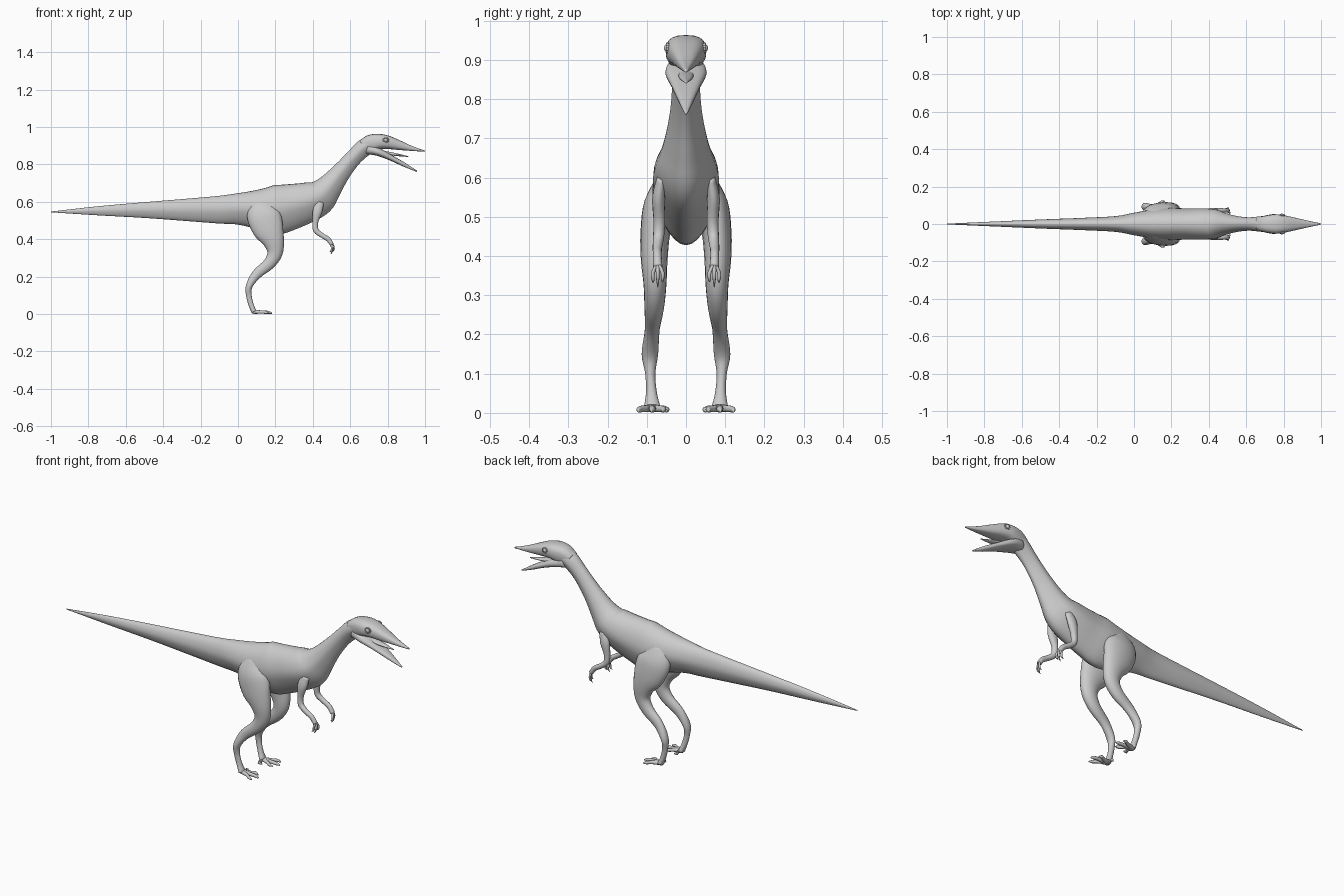
import bpy, bmesh, math
from mathutils import Vector

cube = bpy.data.objects.get("Cube")
if cube:
    bpy.data.objects.remove(cube, do_unlink=True)

skin = bpy.data.materials.new("grey_skin")
skin.use_nodes = True
grey = (0.6, 0.6, 0.6, 1)
skin.diffuse_color = grey
skin.node_tree.nodes["Principled BSDF"].inputs["Base Color"].default_value = grey


def finish(name, bm, mirror):
    bmesh.ops.recalc_face_normals(bm, faces=bm.faces)
    for f in bm.faces:
        f.smooth = True
    mesh = bpy.data.meshes.new(name)
    bm.to_mesh(mesh)
    bm.free()
    mesh.materials.append(skin)
    obj = bpy.data.objects.new(name, mesh)
    bpy.context.collection.objects.link(obj)
    if mirror:
        mod = obj.modifiers.new("other_side", 'MIRROR')
        mod.use_axis = (False, True, False)
        mod.use_mirror_merge = False
    return obj


def smooth_path(points, steps):
    """Catmull-Rom interpolation of whole stations."""
    pts = [Vector(p) for p in points]
    out = []
    for i in range(len(pts) - 1):
        a, b, c, d = pts[max(i - 1, 0)], pts[i], pts[i + 1], pts[min(i + 2, len(pts) - 1)]
        for s in range(steps):
            t = s / steps
            out.append(b + (c - a) * (t / 2) + (a * 2 - b * 5 + c * 4 - d) * (t * t / 2)
                       + (b * 3 - a - c * 3 + d) * (t ** 3 / 2))
    return out + [pts[-1]]


def loft(name, stations, sides=20, steps=4, keel=0.0, power=1.0, mirror=False, into=None):
    """Stations are x, y, z, half width in y, half depth across the path."""
    bm = into or bmesh.new()
    path = smooth_path(stations, steps)
    rings = []
    for i, p in enumerate(path):
        q, r = path[max(i - 1, 0)], path[min(i + 1, len(path) - 1)]
        normal = Vector((q[2] - r[2], 0, r[0] - q[0])).normalized()
        ring = []
        for k in range(sides):
            ang = math.tau * k / sides
            c, s = math.cos(ang), math.sin(ang)
            c = math.copysign(abs(c) ** power, c)
            s = math.copysign(abs(s) ** power, s)
            width = max(p[3], 0.001) * c * (1 + keel * min(s, 0))
            co = Vector(p[:3]) + normal * (max(p[4], 0.001) * s)
            ring.append(bm.verts.new(co + Vector((0, width, 0))))
        rings.append(ring)
    for a, b in zip(rings, rings[1:]):
        for k in range(sides):
            n = (k + 1) % sides
            bm.faces.new((a[k], a[n], b[n], b[k]))
    bm.faces.new(rings[0])
    bm.faces.new(rings[-1])
    if into is None:
        return finish(name, bm, mirror)


def centred(rows):
    return [(x, 0, z, w, h) for x, z, w, h in rows]


# Tail, trunk and neck as one continuous skin
loft("body", centred([
    (-1, .546, .002, .002), (-.75, .552, .013, .024), (-.5, .556, .024, .042),
    (-.27, .557, .033, .06), (-.1, .558, .042, .074), (0, .562, .06, .084),
    (.1, .56, .077, .104), (.2, .558, .086, .131), (.28, .573, .083, .123),
    (.37, .597, .084, .108), (.435, .625, .078, .095), (.485, .675, .06, .072),
    (.533, .735, .046, .056), (.58, .792, .038, .047), (.627, .845, .036, .044),
    (.685, .896, .042, .047), (.75, .917, .044, .038)]), sides=28, keel=.3)

# Skull and upper beak
loft("skull", centred([
    (.67, .893, .036, .04), (.71, .913, .046, .046), (.755, .922, .052, .041),
    (.8, .918, .047, .036), (.86, .903, .034, .026), (.93, .885, .018, .013),
    (1, .871, .003, .003)]), power=.75)

# Open lower jaw and tongue
loft("lower_jaw", centred([
    (.69, .885, .042, .03), (.75, .867, .053, .022), (.82, .834, .037, .015),
    (.89, .798, .02, .011), (.957, .763, .003, .003)]), power=.8)
loft("tongue", centred([
    (.74, .872, .02, .008), (.83, .855, .018, .008), (.91, .842, .002, .002)]), sides=12)

# Eyes with a raised lid around each
bm = bmesh.new()
bmesh.ops.create_uvsphere(bm, u_segments=16, v_segments=10, radius=.011)
bmesh.ops.translate(bm, verts=bm.verts, vec=(.79, .045, .93))
lid = []
for k in range(13):
    a = math.tau * k / 12
    lid.append(Vector((.79 + .015 * math.cos(a), .047, .93 + .012 * math.sin(a))))
for p, q in zip(lid, lid[1:]):
    loft("", [(*p, .004, .003), (*q, .004, .003)], sides=8, steps=1, into=bm)
finish("eyes", bm, True)

# Legs: thigh, shin and upright foot bone
loft("legs", [
    (.13, .045, .61, .025, .05), (.135, .064, .54, .042, .088),
    (.16, .078, .46, .038, .084), (.19, .081, .39, .034, .058),
    (.197, .079, .325, .029, .041), (.165, .081, .268, .025, .032),
    (.1, .086, .213, .019, .026), (.06, .092, .15, .021, .018),
    (.058, .091, .1, .013, .015), (.07, .088, .05, .014, .014),
    (.085, .086, .012, .022, .014)], mirror=True)

# Toes: three long forward ones and a small inner one, each ending in a claw
bm = bmesh.new()
for y, reach in ((.058, .16), (.086, .182), (.118, .165), (.05, .105)):
    mid = (.08 + reach) / 2
    loft("", [(.078, .086, .012, .012, .011), (mid, (y + .086) / 2, .011, .009, .009),
              (reach - .018, y, .009, .008, .008), (reach, y * 1.03, .004, .002, .003)],
         sides=10, into=bm)
finish("toes", bm, True)

# Arms hanging from the chest, bent at the elbow
loft("arms", [
    (.44, .062, .6, .012, .02), (.425, .07, .55, .016, .026),
    (.413, .068, .49, .015, .016), (.417, .07, .447, .014, .015),
    (.45, .073, .42, .012, .013), (.482, .073, .4, .011, .013),
    (.502, .072, .372, .012, .011)], sides=14, mirror=True)

# Hooked fingers
bm = bmesh.new()
for y, dx, drop in ((.06, .003, .335), (.072, 0, .32), (.084, -.006, .332)):
    loft("", [(.499, .072, .382, .006, .008), (.508 + dx, y, .358, .005, .006),
              (.506 + dx, y, .34, .004, .005), (.496 + dx, y, drop, .001, .001)],
         sides=8, into=bm)
finish("fingers", bm, True)
